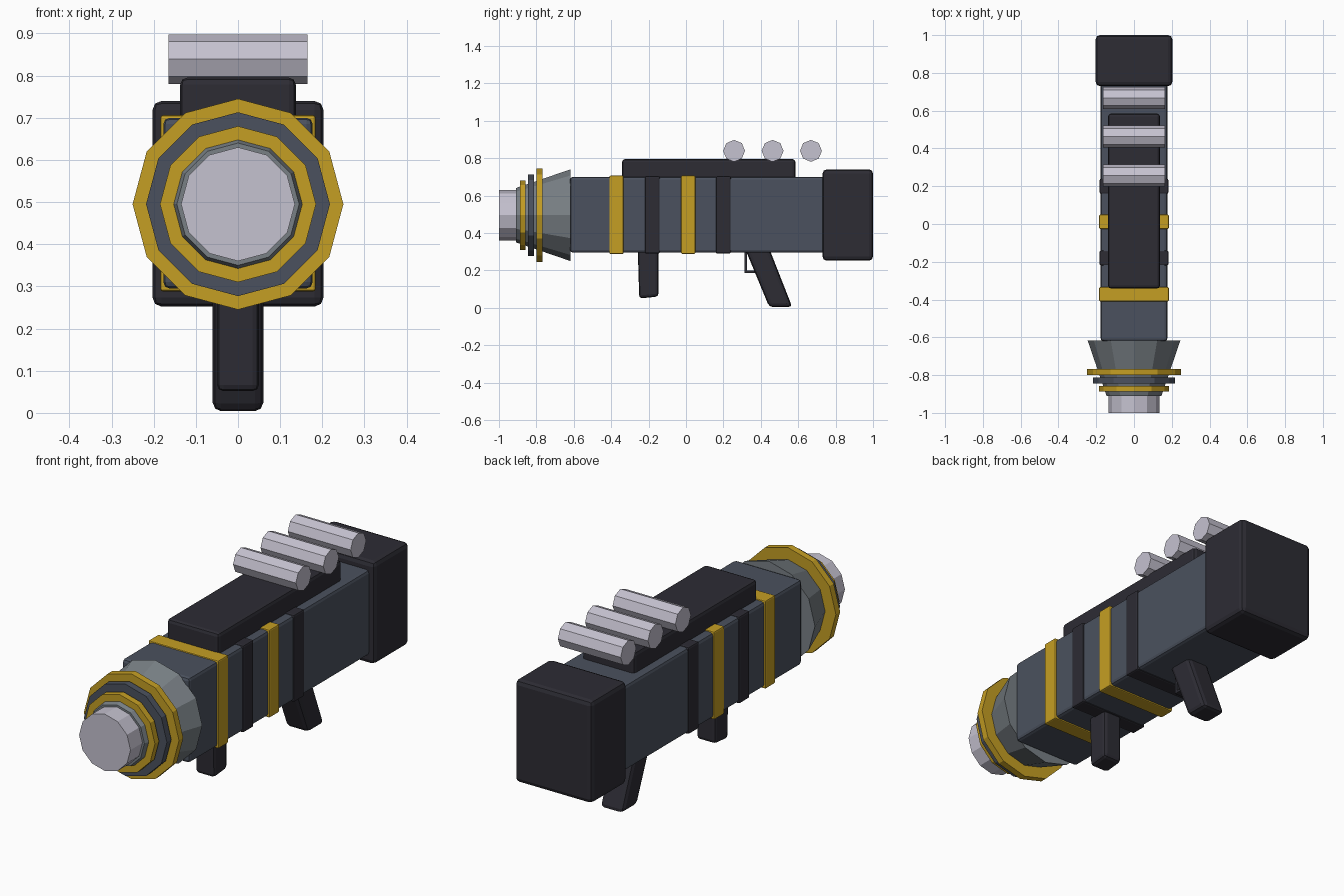
import bpy, bmesh, math
from mathutils import Matrix, Vector

if "Cube" in bpy.data.objects:
    bpy.data.objects.remove(bpy.data.objects["Cube"])


def material(name, rgb):
    m = bpy.data.materials.new(name)
    m.diffuse_color = (*rgb, 1)
    m.use_nodes = True
    m.node_tree.nodes["Principled BSDF"].inputs["Base Color"].default_value = m.diffuse_color
    return m


SLATE = material("slate_blue", (0.070, 0.083, 0.112))
BLACK = material("charcoal", (0.026, 0.025, 0.034))
GOLD = material("gold", (0.56, 0.345, 0.017))
SILVER = material("silver", (0.56, 0.54, 0.63))
GREY = material("steel_grey", (0.19, 0.215, 0.235))
AXIS_Z = 0.495


def finish(name, bm, mat, bevel=0.0):
    if bevel:
        bmesh.ops.bevel(bm, geom=bm.edges[:], offset=bevel, segments=2,
                        profile=0.5, affect='EDGES', clamp_overlap=True)
    bmesh.ops.recalc_face_normals(bm, faces=bm.faces[:])
    me = bpy.data.meshes.new(name)
    bm.to_mesh(me)
    bm.free()
    me.materials.append(mat)
    ob = bpy.data.objects.new(name, me)
    bpy.context.collection.objects.link(ob)
    return ob


def box(name, hx, y0, y1, z0, z1, mat, bevel=0.0):
    return prism(name, hx, [(y0, z0), (y1, z0), (y1, z1), (y0, z1)], mat, bevel)


def prism(name, hx, outline, mat, bevel=0.0):
    """Side outline (y, z) extruded across x."""
    bm = bmesh.new()
    f = bm.faces.new([bm.verts.new((-hx, y, z)) for y, z in outline])
    new = bmesh.ops.extrude_face_region(bm, geom=[f])["geom"]
    bmesh.ops.translate(bm, vec=Vector((2 * hx, 0, 0)),
                        verts=[v for v in new if isinstance(v, bmesh.types.BMVert)])
    return finish(name, bm, mat, bevel)


def tube(name, y0, y1, r0, r1, mat, sides=12):
    """Capped cone along y, r0 at y0 and r1 at y1."""
    bm = bmesh.new()
    bmesh.ops.create_cone(bm, cap_ends=True, segments=sides, radius1=r1, radius2=r0,
                          depth=y1 - y0,
                          matrix=Matrix.Translation((0, (y0 + y1) / 2, AXIS_Z))
                          @ Matrix.Rotation(math.pi / 2, 4, 'X'))
    return finish(name, bm, mat)


# main body, rear block and top rail
box("body", 0.177, -0.62, 0.75, 0.295, 0.70, SLATE, 0.015)
box("rear_block", 0.203, 0.73, 1.0, 0.252, 0.74, BLACK, 0.022)
box("top_rail", 0.137, -0.342, 0.585, 0.67, 0.795, BLACK, 0.016)

# bands around the body
for i, y in enumerate((-0.372, 0.012)):
    box(f"gold_band_{i + 1}", 0.184, y - 0.038, y + 0.038, 0.288, 0.706, GOLD, 0.006)
for i, y in enumerate((-0.18, 0.2)):
    box(f"dark_band_{i + 1}", 0.182, y - 0.04, y + 0.04, 0.29, 0.704, BLACK, 0.008)

# muzzle cone, rings and tip
tube("muzzle_cone", -0.91, -0.618, 0.145, 0.245, GREY)
tube("large_gold_ring", -0.80, -0.768, 0.25, 0.25, GOLD)
tube("slate_ring", -0.845, -0.812, 0.218, 0.218, SLATE)
tube("small_gold_ring", -0.888, -0.857, 0.185, 0.185, GOLD)
tube("muzzle_tip", -1.0, -0.88, 0.135, 0.135, SILVER)

# grips
prism("front_grip", 0.05, [(-0.258, 0.32), (-0.25, 0.05), (-0.147, 0.06), (-0.147, 0.32)],
      BLACK, 0.016)
prism("rear_grip", 0.06, [(0.31, 0.33), (0.445, 0.004), (0.568, 0.004), (0.44, 0.33)],
      BLACK, 0.02)

# trigger guard
box("guard_front", 0.022, 0.314, 0.327, 0.187, 0.30, BLACK)
box("guard_bottom", 0.022, 0.314, 0.39, 0.187, 0.20, BLACK)

# three canisters across the top
for i, y in enumerate((0.257, 0.463, 0.668)):
    pts = [(y + 0.0585 * math.cos(a * math.pi / 4), 0.839 + 0.0585 * math.sin(a * math.pi / 4))
           for a in range(8)]
    prism(f"canister_{i + 1}", 0.165, pts, SILVER)
